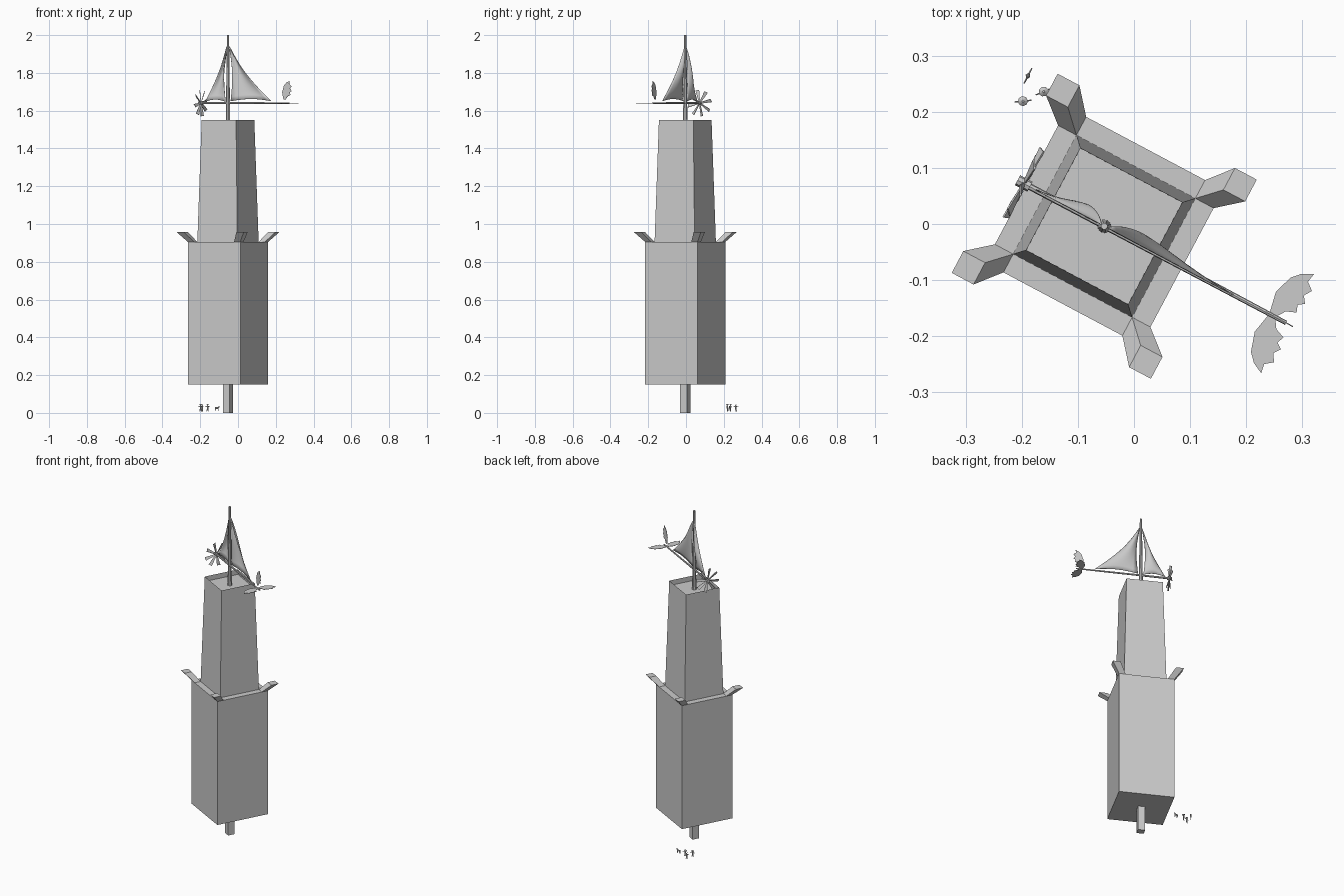
import bpy, bmesh, math
from mathutils import Matrix, Vector

if "Cube" in bpy.data.objects:
    bpy.data.objects.remove(bpy.data.objects["Cube"])

grey = bpy.data.materials.new("plain grey")
grey.diffuse_color = (0.6, 0.6, 0.6, 1)
grey.use_nodes = True
grey.node_tree.nodes["Principled BSDF"].inputs["Base Color"].default_value = grey.diffuse_color
# the whole tower is turned about z; parts are built in its own axes
TURN = Matrix.Translation((-0.053, -0.004, 0)) @ Matrix.Rotation(math.radians(-28), 4, 'Z')


def finish(name, bm, matrix=TURN, fix=True):
    if fix:
        bmesh.ops.recalc_face_normals(bm, faces=bm.faces)
    me = bpy.data.meshes.new(name)
    bm.to_mesh(me)
    bm.free()
    me.materials.append(grey)
    ob = bpy.data.objects.new(name, me)
    bpy.context.collection.objects.link(ob)
    ob.matrix_world = matrix
    return ob


def block(bm, low, high):
    """Box between two rectangles (x0, x1, y0, y1, z)."""
    rings = []
    for x0, x1, y0, y1, z in (low, high):
        rings.append([bm.verts.new(p) for p in
                      ((x0, y0, z), (x1, y0, z), (x1, y1, z), (x0, y1, z))])
    a, b = rings
    bm.faces.new(a[::-1])
    top = bm.faces.new(b)
    for i in range(4):
        j = (i + 1) % 4
        bm.faces.new((a[i], a[j], b[j], b[i]))
    return top


def square(h, z):
    return (-h, h, -h, h, z)


def rod(bm, a, b, r1, r2, n=8):
    a, b = Vector(a), Vector(b)
    d = b - a
    m = Matrix.Translation((a + b) / 2) @ d.to_track_quat('Z', 'Y').to_matrix().to_4x4()
    bmesh.ops.create_cone(bm, cap_ends=True, segments=n, radius1=r1, radius2=r2,
                          depth=d.length, matrix=m)


# post and lower body
for name, h0, h1, z0, z1 in (("foot_post", 0.02, 0.02, 0, 0.15),
                             ("lower_tower", 0.157, 0.157, 0.15, 0.905)):
    bm = bmesh.new()
    block(bm, square(h0, z0), square(h1, z1))
    finish(name, bm)

# tapered upper body with a sunken roof
bm = bmesh.new()
top = block(bm, square(0.12, 0.905), square(0.103, 1.55))
bmesh.ops.inset_individual(bm, faces=[top], thickness=0.021)
ret = bmesh.ops.extrude_discrete_faces(bm, faces=[top])
walls = ret["faces"][0]
edges = None
bm.free()
bm = bmesh.new()
top = block(bm, square(0.12, 0.905), square(0.103, 1.55))
bmesh.ops.inset_individual(bm, faces=[top], thickness=0.021)
bmesh.ops.inset_individual(bm, faces=[top], thickness=0.0005)
bmesh.ops.translate(bm, verts=list(top.verts), vec=(0, 0, -0.03))
finish("upper_tower", bm)

# flared corner horns
bm = bmesh.new()
for sx in (-1, 1):
    for sy in (-1, 1):
        block(bm, (0.12 * sx, 0.157 * sx, 0.12 * sy, 0.157 * sy, 0.905),
              (0.157 * sx, 0.201 * sx, 0.157 * sy, 0.201 * sy, 0.957))
finish("corner_horns", bm)

# mast and boom
bm = bmesh.new()
rod(bm, (0, 0, 1.52), (0, 0, 2.0), 0.0125, 0.006)
finish("mast", bm)
bm = bmesh.new()
rod(bm, (-0.165, 0, 1.64), (0.367, 0, 1.64), 0.006, 0.004)
finish("boom", bm)


# sails with hollow edges and a soft belly
def sail(name, near, far, foot, belly):
    bm = bmesh.new()
    n, m = 12, 8
    grid = []
    for i in range(n + 1):
        t = i / n                       # 0 at the head, 1 at the foot
        sag = math.sin(math.pi * t)
        row = []
        for j in range(m + 1):
            s = j / m
            inner = near * (0.4 + 0.6 * t) + 0.014 * sag * math.copysign(1, far)
            outer = near * 0.6 * (1 - t) + far * t - 0.1 * far * sag
            x = inner + (outer - inner) * s
            z = 1.94 + (foot - 1.94) * t + 0.012 * t * t * math.sin(math.pi * s)
            row.append(bm.verts.new((x, belly * sag ** 0.7 * math.sin(math.pi * s), z)))
        grid.append(row)
    for i in range(n):
        for j in range(m):
            bm.faces.new((grid[i][j], grid[i][j + 1], grid[i + 1][j + 1], grid[i + 1][j]))
    ob = finish(name, bm)
    solid = ob.modifiers.new("thickness", 'SOLIDIFY')
    solid.thickness = 0.002
    solid.offset = 0
    for p in ob.data.polygons:
        p.use_smooth = True


sail("fore_sail", -0.014, -0.138, 1.647, 0.02)
sail("main_sail", 0.016, 0.26, 1.65, 0.02)

# propeller: flat flared blades round a hub
bm = bmesh.new()
rod(bm, (-0.175, 0, 1.64), (-0.15, 0, 1.64), 0.01, 0.01)
for k in range(8):
    fresh = bmesh.new()
    block(fresh, (-0.0015, 0.0015, -0.003, 0.003, 0.0),
          (-0.0015, 0.0015, -0.010, 0.010, 0.07))
    fresh.transform(Matrix.Translation((-0.162, 0, 1.64))
                    @ Matrix.Rotation(math.pi / 4 * k + 0.2, 4, 'X')
                    @ Matrix.Rotation(0.5, 4, 'Z'))
    tmp = bpy.data.meshes.new("blade")
    fresh.to_mesh(tmp)
    fresh.free()
    bm.from_mesh(tmp)
    bpy.data.meshes.remove(tmp)
finish("propeller", bm)

# scalloped tail fins: left, right and up
FIN = ((.333, 0), (.325, .04), (.336, .075), (.35, .09), (.37, .1), (.367, .083),
       (.381, .072), (.372, .058), (.381, .046), (.37, .038), (.375, .025),
       (.357, .018), (.345, 0))
for name, angle in (("tail_fin_left", 0), ("tail_fin_right", 180), ("tail_fin_top", 90)):
    bm = bmesh.new()
    bm.faces.new([bm.verts.new((x, y + (0.018 if angle == 90 else 0), 0)) for x, y in FIN])
    ob = finish(name, bm, TURN @ Matrix.Translation((0, 0, 1.64))
                @ Matrix.Rotation(math.radians(angle), 4, 'X'))
    solid = ob.modifiers.new("thickness", 'SOLIDIFY')
    solid.thickness = 0.002
    solid.offset = 0


# tiny visitors by the foot of the tower
def figure(name, x, y, turn, hat):
    bm = bmesh.new()
    for s in (-1, 1):
        rod(bm, (0.004 * s, 0, 0.008), (0.002 * s, 0, 0.023), 0.0018, 0.0022, 6)
        rod(bm, (0.003 * s, 0, 0.035), (0.015 * s, 0, 0.031), 0.0018, 0.0013, 6)
    rod(bm, (0, 0, 0.022), (0, 0, 0.037), 0.0035, 0.0045, 6)
    bmesh.ops.create_icosphere(bm, subdivisions=1, radius=0.004,
                               matrix=Matrix.Translation((0, 0, 0.041)))
    if hat:
        rod(bm, (0, 0, 0.042), (0, 0, 0.047), 0.009, 0.002, 8)
    finish(name, bm, Matrix.Translation((x, y, 0)) @ Matrix.Rotation(turn, 4, 'Z'))


figure("visitor_a", -0.189, 0.264, 1.1, False)
figure("visitor_b", -0.161, 0.236, 0.4, True)
figure("visitor_c", -0.198, 0.219, 0.1, True)

# small four-legged animal
bm = bmesh.new()
rod(bm, (-0.009, 0, 0.026), (0.009, 0, 0.026), 0.005, 0.005, 6)
rod(bm, (0.008, 0, 0.028), (0.014, 0, 0.036), 0.003, 0.003, 6)
for sx in (-1, 1):
    for sy in (-1, 1):
        rod(bm, (0.008 * sx, 0.003 * sy, 0.01), (0.007 * sx, 0.003 * sy, 0.025), 0.0015, 0.002, 6)
finish("animal", bm, Matrix.Translation((-0.112, 0.23, 0)))
